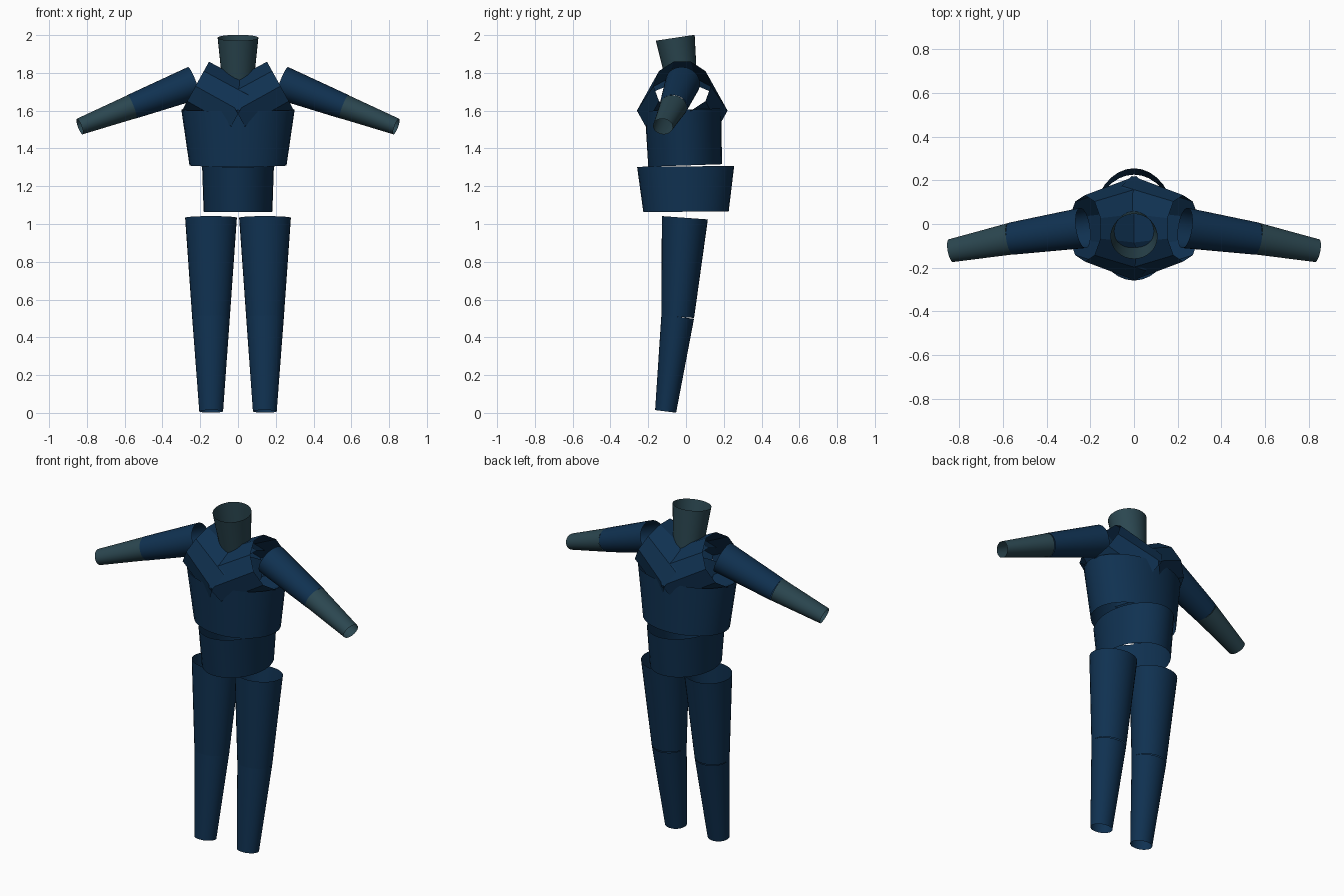
import bpy
import math
from mathutils import Vector

if "Cube" in bpy.data.objects:
    bpy.data.objects.remove(bpy.data.objects["Cube"])


def material(name, rgb):
    m = bpy.data.materials.new(name)
    m.diffuse_color = (*rgb, 1.0)
    m.use_nodes = True
    m.node_tree.nodes["Principled BSDF"].inputs["Base Color"].default_value = m.diffuse_color
    return m


BLUE = material("navy_blue", (0.005, 0.031, 0.082))
TEAL = material("grey_teal", (0.024, 0.062, 0.080))


def tube(name, start, end, r_start, r_end, side, mat, sides=32):
    """Open elliptical sleeve, ends square to its axis.
    Radii are (along side vector, across it)."""
    p, q = Vector(start), Vector(end)
    d = (q - p).normalized()
    s = Vector(side)
    u = (s - d * s.dot(d)).normalized()
    v = d.cross(u)
    verts = []
    for c, (ru, rv) in ((p, r_start), (q, r_end)):
        for i in range(sides):
            a = 2 * math.pi * i / sides
            verts.append(c + u * ru * math.cos(a) + v * rv * math.sin(a))
    faces = []
    for i in range(sides):
        j = (i + 1) % sides
        faces.append((i, j, sides + j, sides + i))
    me = bpy.data.meshes.new(name)
    me.from_pydata(verts, [], faces)
    me.materials.append(mat)
    ob = bpy.data.objects.new(name, me)
    bpy.context.collection.objects.link(ob)
    # round sleeves are smooth, coarse ones stay faceted
    if sides > 16:
        for f in me.polygons:
            f.use_smooth = True
    return ob


X, Y = (1, 0, 0), (0, 1, 0)

# neck and trunk sleeves
tube("neck", (0, -0.02, 1.74), (0, -0.057, 1.986),
     (0.082, 0.08), (0.108, 0.104), X, TEAL)
tube("torso", (0, -0.005, 1.31), (0, -0.015, 1.605),
     (0.257, 0.195), (0.30, 0.203), X, BLUE)
tube("hips", (0, 0, 1.065), (0, -0.002, 1.305),
     (0.182, 0.226), (0.19, 0.257), X, BLUE)

for label, s in (("left", 1), ("right", -1)):
    # faceted shoulder yoke, the two halves cross at the middle
    tube(label + "_shoulder_yoke", (-0.01 * s, -0.02, 1.60), (0.225 * s, -0.02, 1.73),
         (0.24, 0.16), (0.152, 0.155), Y, BLUE, 10)

    # arm in two sleeves
    elbow = (0.562 * s, -0.067, 1.621)
    tube(label + "_upper_arm", (0.233 * s, -0.018, 1.747), elbow,
         (0.093, 0.09), (0.074, 0.066), Y, BLUE)
    tube(label + "_forearm", elbow, (0.838 * s, -0.122, 1.516),
         (0.073, 0.065), (0.053, 0.044), Y, TEAL)

    # leg in two sleeves
    knee = (0.143 * s, -0.044, 0.509)
    tube(label + "_thigh", (0.143 * s, -0.006, 1.033), knee,
         (0.137, 0.122), (0.100, 0.087), X, BLUE)
    tube(label + "_shin", knee, (0.142 * s, -0.108, 0.008),
         (0.100, 0.087), (0.063, 0.056), X, BLUE)
